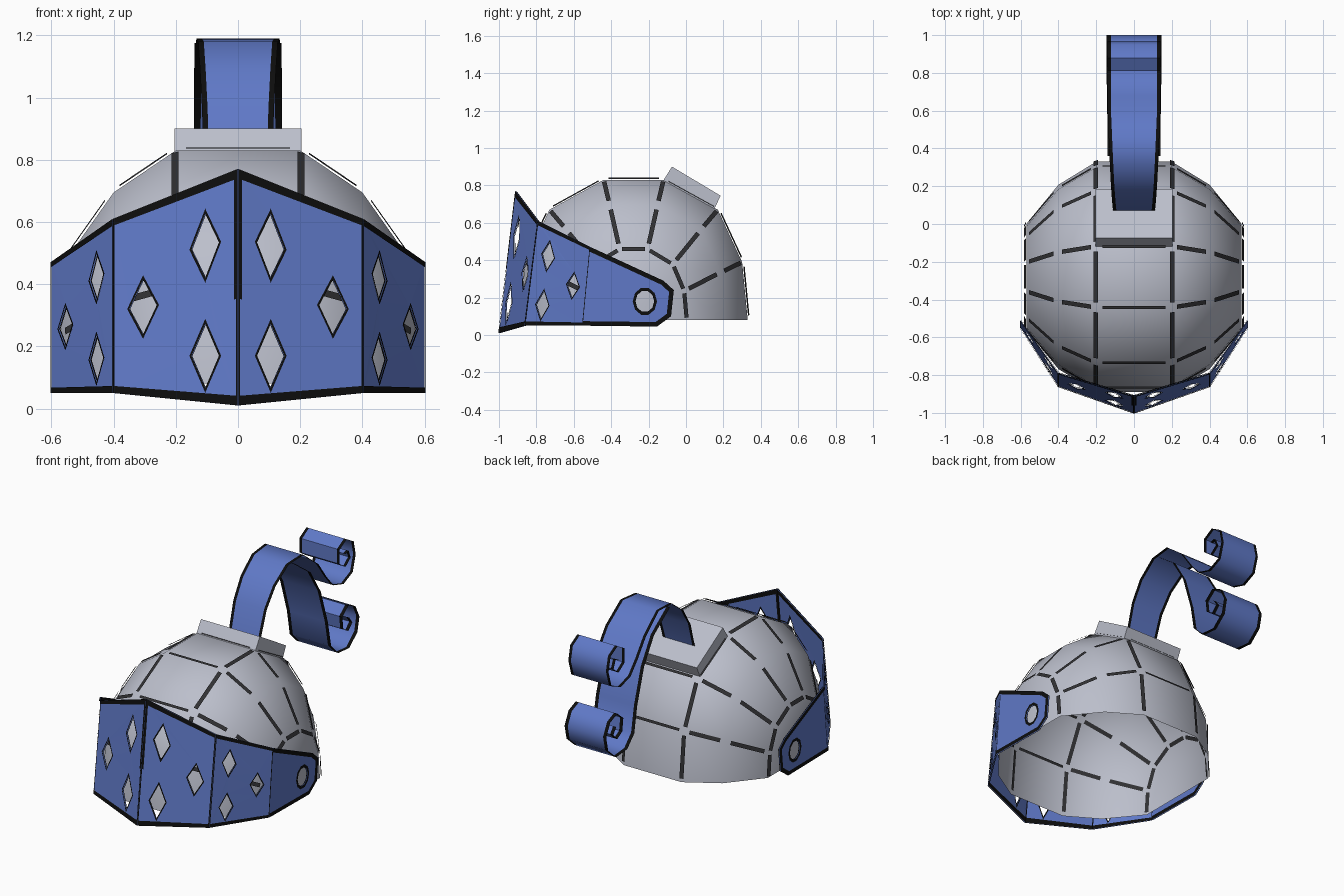
import bpy, bmesh, math
from mathutils import Vector
from mathutils.geometry import tessellate_polygon

if "Cube" in bpy.data.objects:
    bpy.data.objects.remove(bpy.data.objects["Cube"])


def material(name, rgb):
    m = bpy.data.materials.new(name)
    m.diffuse_color = (*rgb, 1)
    m.use_nodes = True
    m.node_tree.nodes["Principled BSDF"].inputs["Base Color"].default_value = m.diffuse_color
    return m


BLUE = material("blue", (0.115, 0.19, 0.57))
BLACK = material("black", (0.004, 0.004, 0.004))
GREY = material("light grey", (0.50, 0.52, 0.60))
DARK = material("dark grey", (0.03, 0.03, 0.033))


def finish(name, bm, mats, smooth=None):
    me = bpy.data.meshes.new(name)
    bm.to_mesh(me)
    bm.free()
    for m in mats:
        me.materials.append(m)
    ob = bpy.data.objects.new(name, me)
    bpy.context.collection.objects.link(ob)
    if smooth:
        for p in me.polygons:
            p.use_smooth = True
        me.set_sharp_from_angle(angle=math.radians(smooth))
    return ob


def face(bm, pts, mat=0):
    f = bm.faces.new([bm.verts.new(p) for p in pts])
    f.material_index = mat


def plate(bm, pts, mat=1, gap=0.004):
    """Thin painted plate lying on both sides of a sheet."""
    pts = [Vector(p) for p in pts]
    n = (pts[2] - pts[0]).cross(pts[3] - pts[1]).normalized() * gap
    face(bm, [p + n for p in pts], mat)
    face(bm, [p - n for p in reversed(pts)], mat)


# Dome: half rings around the x axis, open below
half = [(0.61, 0), (0.58, 0.31), (0.45, 0.59), (0.16, 0.75)]
arc = half + [(-y, z) for y, z in reversed(half)]
sections = [(-0.57, 0.46, 0.5), (-0.4, 0.8, 0.82), (-0.2, 1, 1),
            (0.2, 1, 1), (0.4, 0.8, 0.82), (0.57, 0.46, 0.5)]
grid = [[Vector((x, -0.28 + y * sy, 0.08 + z * sz)) for y, z in arc]
        for x, sy, sz in sections]
bm = bmesh.new()
vs = [[bm.verts.new(p) for p in ring] for ring in grid]
for a, b in zip(vs, vs[1:]):
    for j in range(len(arc) - 1):
        bm.faces.new((a[j], a[j + 1], b[j + 1], b[j]))
bm.faces.new(vs[0])
bm.faces.new(vs[-1])
bmesh.ops.recalc_face_normals(bm, faces=bm.faces)
finish("helmet_dome", bm, [GREY], 50)

# Seams: short dark bars along the dome edges
bm = bmesh.new()
centre = Vector((0, -0.28, 0.15))


def seam(p, q, lo=0.08, hi=0.92, w=0.012):
    a, b = p.lerp(q, lo), p.lerp(q, hi)
    out = ((p + q) / 2 - centre).normalized()
    side = (b - a).cross(out).normalized() * w
    plate(bm, [a + side, b + side, b - side, a - side], 0, 0.008)


for i, ring in enumerate(grid):
    if i in (1, 4):
        continue
    for p, q in zip(ring, ring[1:]):
        seam(p, q)
for i, (a, b) in enumerate(zip(grid, grid[1:])):
    for j in range(1, len(arc) - 1):
        if i == 2:
            seam(a[j], b[j], w=0.008)
        else:
            seam(a[j], b[j], 0.12, 0.88)
finish("dome_seams", bm, [DARK])

# Plume mount: slanted block on the crown
bm = bmesh.new()
prof = [(-0.125, 0.82), (-0.075, 0.9), (0.185, 0.745), (0.15, 0.67)]
L = [Vector((-0.205, y, z)) for y, z in prof]
R = [Vector((0.205, y, z)) for y, z in prof]
face(bm, L)
face(bm, R[::-1])
for i in range(4):
    j = (i + 1) % 4
    face(bm, [L[i], R[i], R[j], L[j]])
bmesh.ops.remove_doubles(bm, verts=bm.verts, dist=1e-4)
bmesh.ops.recalc_face_normals(bm, faces=bm.faces)
finish("plume_mount", bm, [GREY])

# Visor: creased sheet pierced with diamonds
creases = [((0, -1, 0.01), (0, -0.91, 0.77)),
           ((0.4, -0.86, 0.05), (0.4, -0.79, 0.61)),
           ((0.6, -0.55, 0.05), (0.6, -0.51, 0.47))]
creases = [(Vector(a), Vector(b)) for a, b in creases]


def sheet(bm, outer, holes, pos):
    """Fill a flat outline with holes, then map it into space."""
    loops = [[Vector((u, v, 0)) for u, v in l] for l in [outer] + holes]
    flat = [p for l in loops for p in l]
    verts = [bm.verts.new(pos(p.x, p.y)) for p in flat]
    for t in tessellate_polygon(loops):
        try:
            bm.faces.new([verts[k] for k in t])
        except ValueError:
            pass


def rim(bm, hole, c, k, pos):
    big = [(c[0] + (u - c[0]) * k, c[1] + (v - c[1]) * k) for u, v in hole]
    for i in range(len(hole)):
        j = (i + 1) % len(hole)
        plate(bm, [pos(*q) for q in (hole[i], hole[j], big[j], big[i])])


bm = bmesh.new()
for k in range(2):
    (b0, t0), (b1, t1) = creases[k], creases[k + 1]

    def pos(s, t, b0=b0, t0=t0, b1=b1, t1=t1):
        return b0.lerp(b1, s).lerp(t0.lerp(t1, s), t)

    centres = [(0.26, 0.71), (0.26, 0.21), (0.76, 0.47)]
    holes = [[(u + 0.11, v), (u, v + 0.145), (u - 0.11, v), (u, v - 0.145)]
             for u, v in centres]
    sheet(bm, [(0, 0), (1, 0), (1, 1), (0, 1)], holes, pos)
    for h, c in zip(holes, centres):
        rim(bm, h, c, 1.16, pos)
    # border bands and crease lines: s0, s1, t0, t1
    bands = [(0, 1, 0, 0.04), (0, 1, 0.96, 1), (0, 0.012, 0, 1), (0.988, 1, 0, 1)]
    if k == 0:
        bands.append((0, 0.03, 0.45, 1))
    for s0, s1, v0, v1 in bands:
        plate(bm, [pos(s0, v0), pos(s1, v0), pos(s1, v1), pos(s0, v1)])

# Visor ear with round pivot hole
ear = [(-0.55, 0.05), (-0.155, 0.045), (-0.08, 0.1), (-0.065, 0.24),
       (-0.12, 0.29), (-0.51, 0.47)]
hole = [(-0.22 + 0.05 * math.cos(a), 0.18 + 0.058 * math.sin(a))
        for a in [i * math.tau / 10 for i in range(10)]]


def ear_pos(y, z):
    return Vector((0.6, y, z))


sheet(bm, ear, [hole], ear_pos)
rim(bm, hole, (-0.22, 0.18), 1.3, ear_pos)
for (ay, az), (by, bz) in zip(ear, ear[1:]):
    d = Vector((by - ay, bz - az)).normalized() * 0.024
    plate(bm, [ear_pos(ay, az), ear_pos(by, bz),
               ear_pos(by - d.y, bz + d.x), ear_pos(ay - d.y, az + d.x)])
visor = finish("visor", bm, [BLUE, BLACK])
mir = visor.modifiers.new("mirror", 'MIRROR')
mir.use_axis[0] = True


# Plume: two curled ribbons with black edges
def ribbon(name, path, w0, w1, edge):
    bm = bmesh.new()
    rows = []
    for i, (y, z) in enumerate(path):
        w = w0 + (w1 - w0) * min(1, i / 5)
        rows.append([bm.verts.new((x, y, z)) for x in (-w, edge - w, w - edge, w)])
    for a, b in zip(rows, rows[1:]):
        for k in range(3):
            f = bm.faces.new((a[k], a[k + 1], b[k + 1], b[k]))
            f.material_index = 0 if k == 1 else 1
    finish(name, bm, [BLUE, BLACK], 50)


ribbon("plume_upper", [
    (0.06, 0.78), (0.12, 0.97), (0.2, 1.09), (0.32, 1.18), (0.46, 1.19),
    (0.6, 1.08), (0.68, 0.97), (0.75, 0.89), (0.85, 0.86), (0.94, 0.9),
    (0.97, 1.0), (0.95, 1.09), (0.88, 1.13), (0.81, 1.09), (0.81, 1.0),
    (0.87, 0.96), (0.92, 1.0), (0.9, 1.05), (0.87, 1.04)], 0.11, 0.14, 0.018)
ribbon("plume_lower", [
    (0.36, 1.175), (0.52, 1.06), (0.62, 0.9), (0.69, 0.68), (0.72, 0.52),
    (0.79, 0.45), (0.9, 0.44), (0.98, 0.51), (1.0, 0.6), (0.96, 0.68),
    (0.89, 0.71), (0.83, 0.66), (0.84, 0.58), (0.89, 0.55), (0.93, 0.59),
    (0.9, 0.63)], 0.14, 0.145, 0.022)
